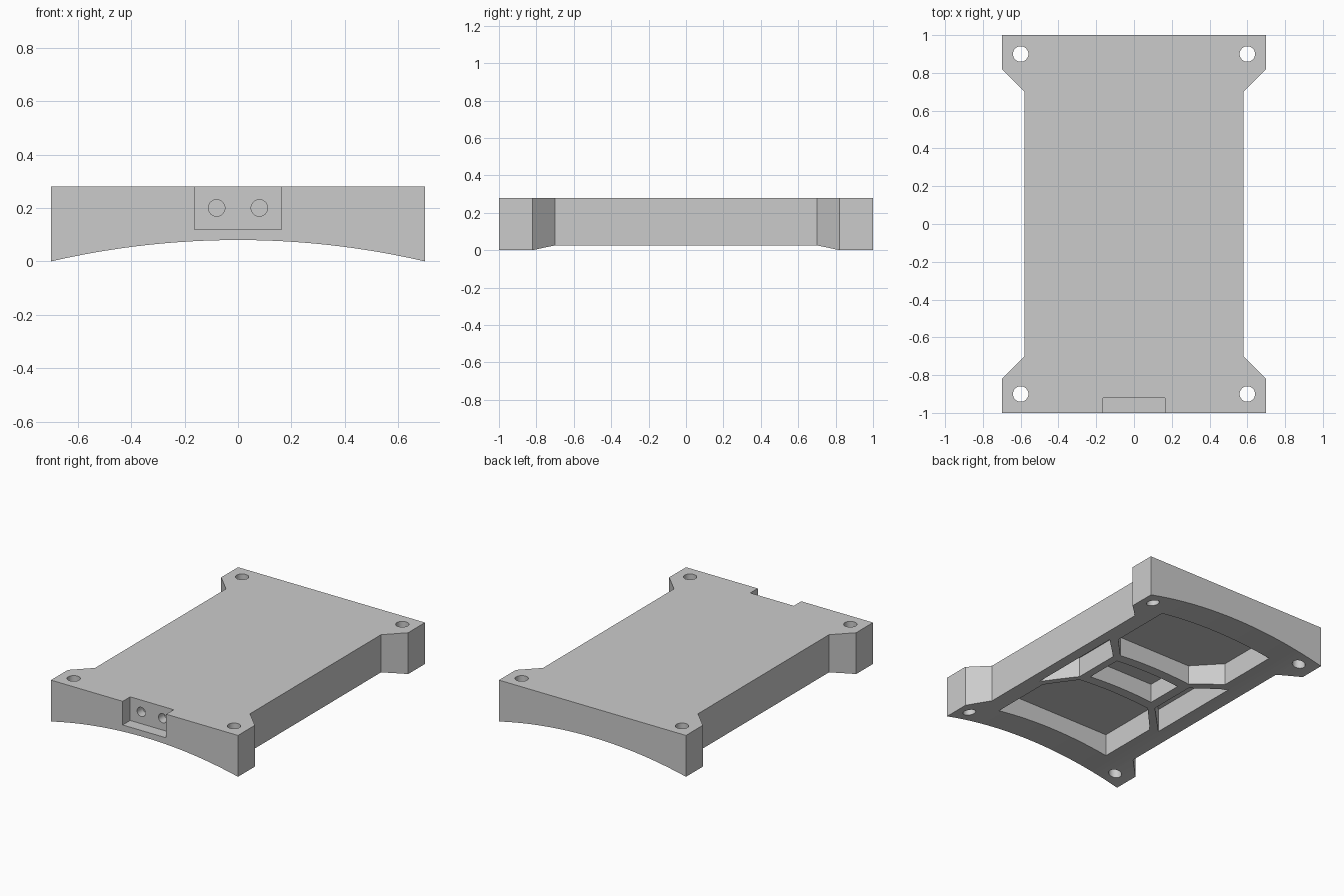
import bpy, bmesh, math
from mathutils import Matrix

cube = bpy.data.objects.get("Cube")
if cube:
    bpy.data.objects.remove(cube, do_unlink=True)

TOP = 0.28         # top of the plate
ROOF = 0.2         # ceiling of the underside pockets
RISE = 0.08        # height of the underside arch
RADIUS = (0.7 ** 2 + RISE ** 2) / (2 * RISE)


def prism(name, outline, low, high, along_y=False):
    """Extrude a closed outline along z, or an x-z outline along y."""
    bm = bmesh.new()
    if along_y:
        verts = [bm.verts.new((a, low, b)) for a, b in outline]
        shift = (0, high - low, 0)
    else:
        verts = [bm.verts.new((a, b, low)) for a, b in outline]
        shift = (0, 0, high - low)
    face = bm.faces.new(verts)
    ext = bmesh.ops.extrude_face_region(bm, geom=[face])
    moved = [g for g in ext["geom"] if isinstance(g, bmesh.types.BMVert)]
    bmesh.ops.translate(bm, verts=moved, vec=shift)
    bmesh.ops.recalc_face_normals(bm, faces=bm.faces)
    mesh = bpy.data.meshes.new(name)
    bm.to_mesh(mesh)
    bm.free()
    obj = bpy.data.objects.new(name, mesh)
    bpy.context.collection.objects.link(obj)
    return obj


def circle(cx, cy, r, n=32):
    return [(cx + r * math.cos(2 * math.pi * i / n),
             cy + r * math.sin(2 * math.pi * i / n)) for i in range(n)]


def rectangle(x, y0, y1):
    return [(-x, y0), (x, y0), (x, y1), (-x, y1)]


# Plate outline with four corner lugs
quarter = [(0.58, 0.7), (0.7, 0.82), (0.7, 1.0)]
right = [(x, -y) for x, y in reversed(quarter)] + quarter
body = prism("base_plate", right + [(-x, -y) for x, y in right], -0.1, TOP)

# Arched underside
steps = 48
arc = []
for i in range(steps + 1):
    x = 0.72 - 1.44 * i / steps
    arc.append((x, RISE - RADIUS + math.sqrt(RADIUS ** 2 - x * x)))
cutters = [prism("arch_cutter", [(-0.72, -0.3), (0.72, -0.3)] + arc, -1.2, 1.2, True)]

# Underside pockets, leaving crossed ribs
end_pocket = [(0.44, 0.8), (0.44, 0.37), (0.28, 0.2)]
end_pocket += [(-x, y) for x, y in reversed(end_pocket)]
side_pocket = [(0.31, -0.165), (0.49, -0.345), (0.49, 0.345), (0.31, 0.165)]
for s in (-1, 1):
    cutters.append(prism("end_pocket_cutter", [(x, s * y) for x, y in end_pocket], -0.2, ROOF))
    cutters.append(prism("side_pocket_cutter", [(s * x, y) for x, y in side_pocket], -0.2, ROOF))
cutters.append(prism("centre_pocket_cutter", rectangle(0.25, -0.13, 0.13), -0.2, ROOF))

# Front notch with two blind holes, and screw holes through the lugs
cutters.append(prism("notch_cutter", rectangle(0.163, 0.12, 0.4), -1.1, -0.92, True))
for sx in (-1, 1):
    cutters.append(prism("pin_hole_cutter", circle(sx * 0.08, 0.2, 0.031), -0.95, -0.86, True))
    for sy in (-1, 1):
        cutters.append(prism("screw_hole_cutter", circle(sx * 0.6, sy * 0.9, 0.041), -0.3, 0.5))

# Carve the plate
for c in cutters:
    c.hide_render = True
    mod = body.modifiers.new(c.name, "BOOLEAN")
    mod.operation = "DIFFERENCE"
    mod.solver = "EXACT"
    mod.object = c
deps = bpy.context.evaluated_depsgraph_get()
carved = bpy.data.meshes.new_from_object(body.evaluated_get(deps))
body.modifiers.clear()
body.data = carved
for c in cutters:
    bpy.data.objects.remove(c, do_unlink=True)

# Single grey finish
grey = bpy.data.materials.new("plain_grey")
grey.use_nodes = True
colour = (0.6, 0.6, 0.6, 1)
grey.diffuse_color = colour
grey.node_tree.nodes["Principled BSDF"].inputs["Base Color"].default_value = colour
carved.materials.clear()
carved.materials.append(grey)
for p in carved.polygons:
    p.material_index = 0

# Smooth the arch and hole walls, keep corners sharp
bpy.ops.object.select_all(action="DESELECT")
body.select_set(True)
bpy.context.view_layer.objects.active = body
bpy.ops.object.shade_smooth_by_angle(angle=math.radians(30))
